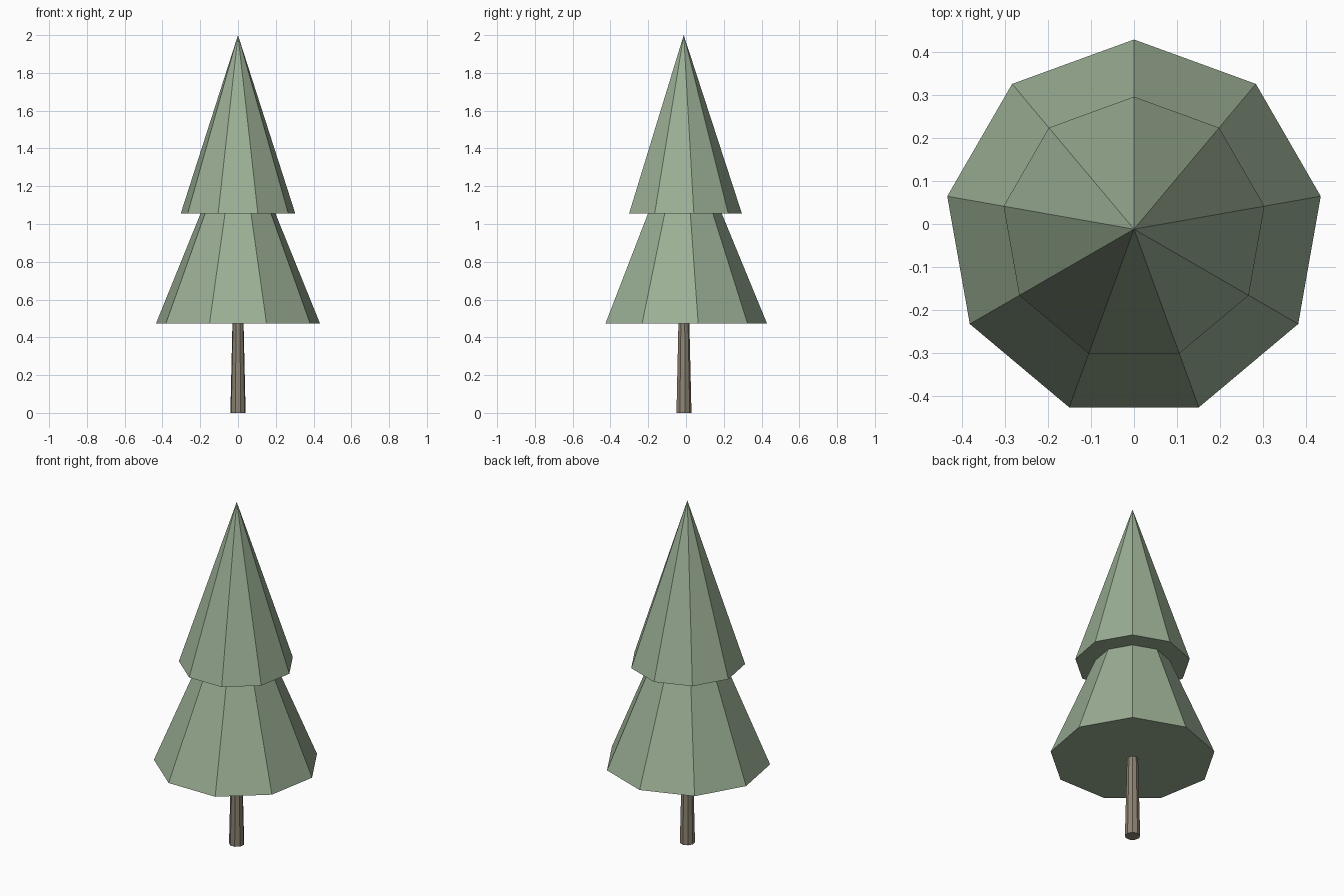
import bpy, bmesh, math

if "Cube" in bpy.data.objects:
    bpy.data.objects.remove(bpy.data.objects["Cube"])

CENTRE_Y = -0.012
SIDES = 9


def material(name, rgb):
    m = bpy.data.materials.new(name)
    m.diffuse_color = (*rgb, 1.0)
    m.use_nodes = True
    m.node_tree.nodes["Principled BSDF"].inputs["Base Color"].default_value = m.diffuse_color
    return m


def tapered(name, z0, z1, r0, r1, mat):
    """Nine-sided flat-shaded cone or frustum with one corner towards the back."""
    bm = bmesh.new()

    def ring(r, z):
        return [bm.verts.new((r * math.sin(2 * math.pi * i / SIDES),
                              CENTRE_Y + r * math.cos(2 * math.pi * i / SIDES), z))
                for i in range(SIDES)]

    low = ring(r0, z0)
    bm.faces.new(low)
    if r1 > 0:
        high = ring(r1, z1)
        bm.faces.new(high)
    else:
        high = [bm.verts.new((0, CENTRE_Y, z1))] * SIDES
    for i in range(SIDES):
        j = (i + 1) % SIDES
        corners = [low[i], low[j], high[j], high[i]]
        bm.faces.new(list(dict.fromkeys(corners)))
    bmesh.ops.recalc_face_normals(bm, faces=bm.faces)
    mesh = bpy.data.meshes.new(name)
    bm.to_mesh(mesh)
    bm.free()
    mesh.materials.append(mat)
    obj = bpy.data.objects.new(name, mesh)
    bpy.context.collection.objects.link(obj)
    return obj


green = material("sage_green", (0.33, 0.43, 0.30))
brown = material("bark_brown", (0.27, 0.23, 0.17))

# Trunk, ending inside the foliage
tapered("trunk", 0.0, 0.60, 0.041, 0.027, brown)
# Two stacked foliage cones
tapered("lower_foliage", 0.473, 1.545, 0.441, 0.0, green)
tapered("upper_foliage", 1.055, 2.0, 0.308, 0.0, green)
